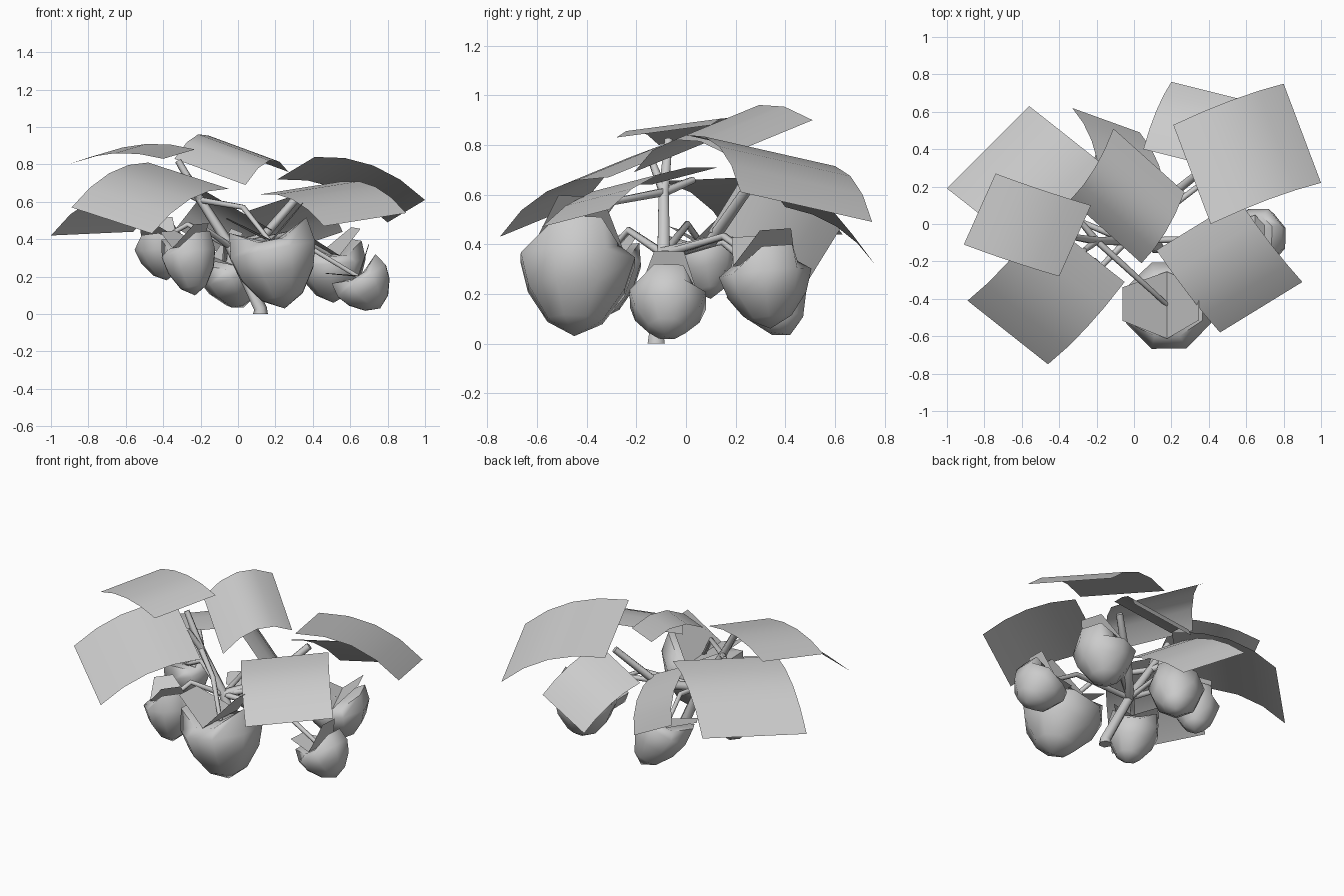
import bpy, bmesh, math
from mathutils import Vector, Matrix

cube = bpy.data.objects.get("Cube")
if cube:
    bpy.data.objects.remove(cube, do_unlink=True)

# One plain grey covers the whole plant
grey = bpy.data.materials.new("plain_grey")
grey.use_nodes = True
tone = (0.6, 0.6, 0.6, 1.0)
grey.diffuse_color = tone
grey.node_tree.nodes["Principled BSDF"].inputs["Base Color"].default_value = tone


def finish(name, bm, angle=50):
    mesh = bpy.data.meshes.new(name)
    bm.to_mesh(mesh)
    bm.free()
    mesh.materials.append(grey)
    obj = bpy.data.objects.new(name, mesh)
    bpy.context.collection.objects.link(obj)
    bpy.ops.object.select_all(action='DESELECT')
    obj.select_set(True)
    bpy.context.view_layer.objects.active = obj
    bpy.ops.object.shade_smooth_by_angle(angle=math.radians(angle))


def stalk(name, points, radius, end_scale=0.7):
    """Thin tapering tube through the given points."""
    curve = bpy.data.curves.new(name, 'CURVE')
    curve.dimensions = '3D'
    curve.bevel_depth = radius
    curve.bevel_resolution = 1
    curve.use_fill_caps = True
    spline = curve.splines.new('POLY')
    spline.points.add(len(points) - 1)
    for i, point in enumerate(points):
        spline.points[i].co = (*point, 1)
        spline.points[i].radius = 1 + (end_scale - 1) * i / (len(points) - 1)
    curve.materials.append(grey)
    bpy.context.collection.objects.link(bpy.data.objects.new(name, curve))


def arched_path(start, end, lift):
    bend = start.lerp(end, 0.6) + Vector((0, 0, lift))
    return [start, bend, end]


def leaf(name, corner, side, far, bulge, rows=4):
    """Rectangular sheet with a straight stalk edge, arched from corner to far."""
    corner, side, far = Vector(corner), Vector(side), Vector(far)
    across, along = side - corner, far - corner
    normal = across.cross(along).normalized()
    if normal.z < 0:
        normal.negate()
    bm = bmesh.new()
    last = None
    for i in range(rows + 1):
        t = i / rows
        base = corner + along * t + normal * bulge * 4 * t * (1 - t)
        row = [bm.verts.new(base), bm.verts.new(base + across)]
        if last:
            face = bm.faces.new((last[0], last[1], row[1], row[0]))
            face.normal_update()
            if face.normal.dot(normal) < 0:
                face.normal_flip()
        last = row
    finish(name, bm)
    return corner.lerp(side, 0.5)


def berry(name, tip, top, lobes, radius, sides=8):
    """Heart-shaped fruit: tip, four rings and a valley between two lobes."""
    tip, top = Vector(tip), Vector(top)
    height = (top - tip).length
    z = (top - tip).normalized()
    x = Vector(lobes)
    x = (x - z * x.dot(z)).normalized()
    turn = Matrix((x, z.cross(x), z)).transposed()
    profile = [(0.5, 0.14), (0.88, 0.42), (1.04, 0.7)]
    bm = bmesh.new()
    rings = [[] for _ in range(4)]
    for k in range(sides):
        a = math.tau * (k + 0.5) / sides
        lobe = abs(math.cos(a))
        rim = (0.6 + 0.38 * lobe, 0.68 + 0.35 * lobe)
        for ring, (r, h) in zip(rings, profile + [rim]):
            spot = Vector((math.cos(a) * r * radius, math.sin(a) * r * radius, h * height))
            ring.append(bm.verts.new(tip + turn @ spot))
    bottom = bm.verts.new(tip)
    notch = tip + z * height * 0.79
    dimple = bm.verts.new(notch)
    for k in range(sides):
        n = (k + 1) % sides
        bm.faces.new((bottom, rings[0][n], rings[0][k]))
        bm.faces.new((dimple, rings[-1][k], rings[-1][n]))
        for low, high in zip(rings, rings[1:]):
            bm.faces.new((low[k], low[n], high[n], high[k]))
    finish(name, bm, 60)
    return notch, turn


def calyx(name, centre, turn, radius, sides=6):
    """Plate folded into a V that sits in the valley of a fruit."""
    bm = bmesh.new()
    rim = []
    for k in range(sides):
        a = math.tau * (k + 0.5) / sides
        spot = Vector((math.cos(a), math.sin(a) * 0.75, 0.8 * abs(math.cos(a)) + 0.05))
        rim.append(bm.verts.new(centre + turn @ (spot * radius)))
    half = sides // 2
    # Split along the valley so that both wings stay flat
    bm.faces.new(rim[1:half + 2])
    bm.faces.new(rim[half + 1:] + rim[:2])
    finish(name, bm, 10)


# Main stem and the two points where stalks branch off
low_hub = Vector((-0.04, -0.09, 0.36))
high_hub = Vector((-0.2, -0.09, 0.61))
foot = Vector((0.12, -0.12, 0))
stalk("main_stem", [foot, foot + Vector((0, 0, 0.03)), low_hub, high_hub,
                    Vector((-0.32, -0.07, 0.82))], 0.04, 0.45)
stalk("back_left_stalk", [low_hub, Vector((0.13, 0.1, 0.41)), Vector((0.33, 0.26, 0.64))], 0.03)

# Leaves: two ends of the stalk edge, far corner, arch height
leaves = {
    "leaf_back_left": ((0.41, 0, 0.84), (0.21, 0.53, 0.72), (1, 0.22, 0.61), 0.075),
    "leaf_front_left": ((0.12, -0.14, 0.64), (0.56, 0.13, 0.71), (0.46, -0.58, 0.47), 0.06),
    "leaf_centre": ((-0.34, 0.13, 0.83), (0.04, -0.21, 0.69), (-0.11, 0.51, 0.9), 0.1),
    "leaf_back_right": ((-0.08, 0.25, 0.67), (-0.52, -0.19, 0.65), (-0.56, 0.63, 0.44), 0.08),
    "leaf_upper_right": ((-0.4, -0.28, 0.83), (-0.23, 0.1, 0.88), (-0.91, -0.11, 0.8), 0.045),
    "leaf_front_right": ((-0.48, 0.03, 0.81), (-0.05, -0.31, 0.67), (-0.89, -0.41, 0.57), 0.07),
    "leaf_low_back_left": ((0.05, 0.4, 0.55), (0.41, 0.31, 0.67), (0.2, 0.76, 0.32), 0.045),
    "leaf_low_back": ((-0.18, 0.22, 0.66), (0.18, 0.09, 0.45), (-0.33, 0.62, 0.46), 0.05),
}
for name, shape in leaves.items():
    edge = leaf(name, *shape)
    if name in ("leaf_back_right", "leaf_front_right"):
        stalk(name + "_stalk", arched_path(high_hub, edge, 0), 0.02)

# Berries: tip, top, direction between the lobes, radius
berries = {
    "berry_front": ((0.25, -0.45, 0.03), (0.16, -0.43, 0.47), (1, 0, 0), 0.24),
    "berry_left": ((0.76, -0.08, 0.03), (0.62, -0.07, 0.24), (0.77, 0, 0.6), 0.16),
    "berry_front_right": ((-0.23, -0.34, 0.1), (-0.28, -0.32, 0.42), (1, -1, 0), 0.15),
    "berry_right": ((-0.38, 0.1, 0.18), (-0.43, 0.06, 0.45), (0.4, 1, 0), 0.135),
    "berry_back": ((0.03, 0.42, 0.035), (-0.1, 0.27, 0.34), (1, 0.6, 0), 0.16),
    "berry_back_left": ((0.51, 0.34, 0.06), (0.49, 0.31, 0.38), (1, 0.4, 0), 0.18),
}
for name, shape in berries.items():
    notch, turn = berry(name, *shape)
    calyx(name + "_calyx", notch, turn, shape[-1])
    hub = high_hub if name == "berry_front" else low_hub
    stalk(name + "_stalk", arched_path(hub, notch, 0.1), 0.018)
